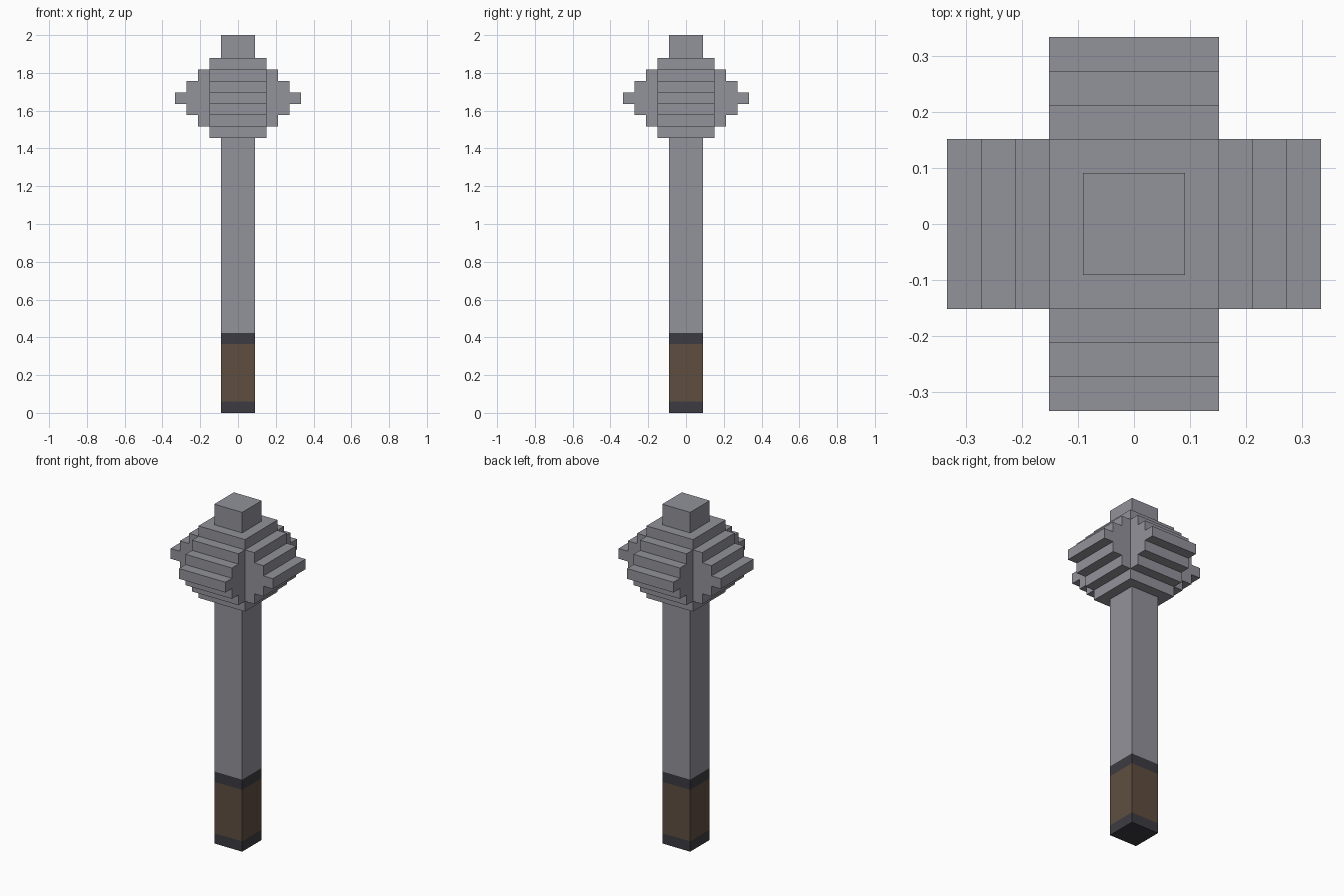
import bpy, bmesh, math
from mathutils import Matrix

U = 2 / 33  # one block

cube = bpy.data.objects.get("Cube")
if cube:
    bpy.data.objects.remove(cube, do_unlink=True)


def material(name, rgb):
    m = bpy.data.materials.new(name)
    m.use_nodes = True
    m.diffuse_color = (*rgb, 1)
    m.node_tree.nodes["Principled BSDF"].inputs["Base Color"].default_value = (*rgb, 1)
    return m


steel = material("steel_grey", (0.287, 0.287, 0.325))
dark = material("dark_band", (0.045, 0.044, 0.054))
leather = material("brown_grip", (0.114, 0.076, 0.051))


def finish(name, bm, mats):
    bmesh.ops.recalc_face_normals(bm, faces=bm.faces)
    mesh = bpy.data.meshes.new(name)
    bm.to_mesh(mesh)
    bm.free()
    for m in mats:
        mesh.materials.append(m)
    obj = bpy.data.objects.new(name, mesh)
    bpy.context.collection.objects.link(obj)
    return obj


def square_column(name, width, levels, mats):
    """Square column with an edge loop at each level, heights in blocks."""
    bm = bmesh.new()
    h = width / 2 * U
    rings = [[bm.verts.new((x * h, y * h, z * U))
              for x, y in ((-1, -1), (1, -1), (1, 1), (-1, 1))] for z in levels]
    for i, (a, b) in enumerate(zip(rings, rings[1:])):
        for k in range(4):
            n = (k + 1) % 4
            bm.faces.new((a[k], a[n], b[n], b[k])).material_index = i
    bm.faces.new(rings[0][::-1]).material_index = 0
    bm.faces.new(rings[-1]).material_index = len(levels) - 2
    return finish(name, bm, mats)


# Handle: pommel band, grip, upper band, bare shaft
square_column("handle", 3, (0, 1, 6, 7, 24), (dark, leather, dark, steel))

# Head core and the knob on top
square_column("head_core", 5, (24, 31), (steel,))
square_column("top_knob", 3, (31, 33), (steel,))


# Stepped flanges, one on each side of the core
def flange(name, angle):
    lower = []
    for i in range(3):
        lower += [(2.5 + i, 25 + i), (3.5 + i, 25 + i)]
    profile = lower + [(r, 55 - z) for r, z in reversed(lower)]
    bm = bmesh.new()
    verts = [bm.verts.new((r * U, -2.5 * U, z * U)) for r, z in profile]
    face = bm.faces.new(verts)
    out = bmesh.ops.extrude_face_region(bm, geom=[face])
    moved = [v for v in out["geom"] if isinstance(v, bmesh.types.BMVert)]
    bmesh.ops.translate(bm, verts=moved, vec=(0, 5 * U, 0))
    bmesh.ops.rotate(bm, verts=bm.verts, matrix=Matrix.Rotation(angle, 3, "Z"))
    finish(name, bm, (steel,))


for i, side in enumerate(("left", "back", "right", "front")):
    flange(side + "_flange", i * math.pi / 2)
